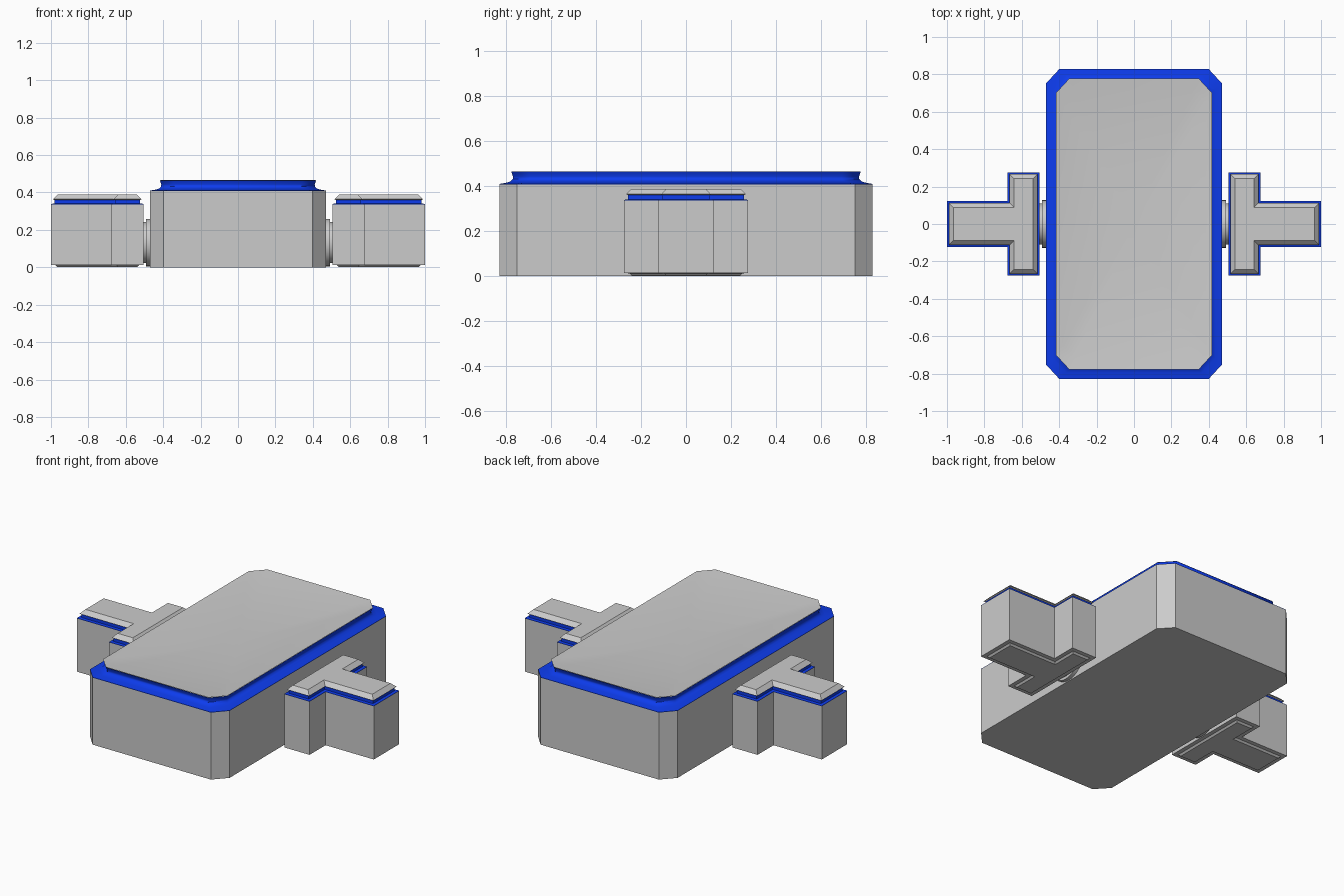
import bpy, bmesh, math
from mathutils import Matrix

if "Cube" in bpy.data.objects:
    bpy.data.objects.remove(bpy.data.objects["Cube"])

blue = bpy.data.materials.new("blue_trim")
blue.diffuse_color = (0.004, 0.045, 0.85, 1)
blue.use_nodes = True
blue.node_tree.nodes["Principled BSDF"].inputs["Base Color"].default_value = blue.diffuse_color


def finish(name, bm, mat=None, smooth=None):
    mesh = bpy.data.meshes.new(name)
    bm.to_mesh(mesh)
    bm.free()
    ob = bpy.data.objects.new(name, mesh)
    bpy.context.collection.objects.link(ob)
    if mat:
        mesh.materials.append(mat)
    if smooth:
        bpy.ops.object.select_all(action='DESELECT')
        ob.select_set(True)
        bpy.context.view_layer.objects.active = ob
        bpy.ops.object.shade_smooth_by_angle(angle=math.radians(smooth))
    return ob


def loft(name, outline, levels, mat=None, side=1, bottom=False, top=False, smooth=None):
    """Stack copies of an outline, one per (inset, height); cap only visible ends."""
    bm = bmesh.new()
    rings = [[bm.verts.new((x * side, y, z)) for x, y in outline(d)] for d, z in levels]
    for lo, hi in zip(rings, rings[1:]):
        n = len(lo)
        for i in range(n):
            j = (i + 1) % n
            bm.faces.new((lo[i], lo[j], hi[j], hi[i]))
    if bottom:
        bm.faces.new(rings[0][::-1])
    if top:
        bm.faces.new(rings[-1])
    if side < 0:
        bmesh.ops.reverse_faces(bm, faces=bm.faces)
    return finish(name, bm, mat, smooth)


def slab(d):
    """Rectangle with clipped corners."""
    w, h, cx, cy = 0.47 - d, 0.83 - d, 0.072, 0.078
    return [(w, -h + cy), (w, h - cy), (w - cx, h), (-w + cx, h),
            (-w, h - cy), (-w, -h + cy), (-w + cx, -h), (w - cx, -h)]


def lid_ring(t):
    """Lid outline scaled towards its centre."""
    return [(x * t, y * t) for x, y in slab(0.052)]


def tee(d):
    """T outline: cross bar next to the body, stem pointing outward."""
    x0, x1, x2 = 0.505 + d, 0.675 - d, 1.0 - d
    a, b = 0.276 - d, 0.122 - d
    return [(x0, -a), (x1, -a), (x1, -b), (x2, -b),
            (x2, b), (x1, b), (x1, a), (x0, a)]


def disc(name, x, width, radius):
    """Open round sleeve along x."""
    bm = bmesh.new()
    bmesh.ops.create_cone(bm, cap_ends=True, segments=32, radius1=radius, radius2=radius,
                          depth=width, matrix=Matrix.Translation((x, 0, 0.132))
                          @ Matrix.Rotation(math.pi / 2, 4, 'Y'))
    finish(name, bm, None, 30)


# Main body and flared blue collar
loft("main_body", slab, [(0, 0), (0, 0.408)], bottom=True)
loft("body_collar", slab, [(0, 0.408), (0, 0.41), (0.035, 0.416), (0.05, 0.422),
                           (0.059, 0.432), (0.06, 0.443), (0.052, 0.465)], blue, smooth=44)

# Grey lid, gently dished
loft("body_lid", lid_ring, [(t, 0.466 - 0.035 * (1 - t ** 2.5))
                            for t in (1, 0.92, 0.82, 0.7, 0.55, 0.4, 0.25, 0.1)],
     top=True, smooth=40)

# Side T blocks with blue seam, bevelled cap, raised foot and round connector
for side, label in ((1, "right"), (-1, "left")):
    loft(f"{label}_block", tee, [(0.034, 0.002), (0.024, 0.012), (0, 0.013), (0, 0.337)],
         None, side, bottom=True)
    loft(f"{label}_seam", tee, [(0, 0.337), (0, 0.339), (0.018, 0.341), (0.018, 0.36)],
         blue, side)
    loft(f"{label}_cap", tee, [(0.018, 0.36), (0.01, 0.364), (0.034, 0.388)],
         None, side, top=True)
    disc(f"{label}_connector", 0.480 * side, 0.024, 0.127)
    disc(f"{label}_connector_neck", 0.492 * side, 0.03, 0.11)
